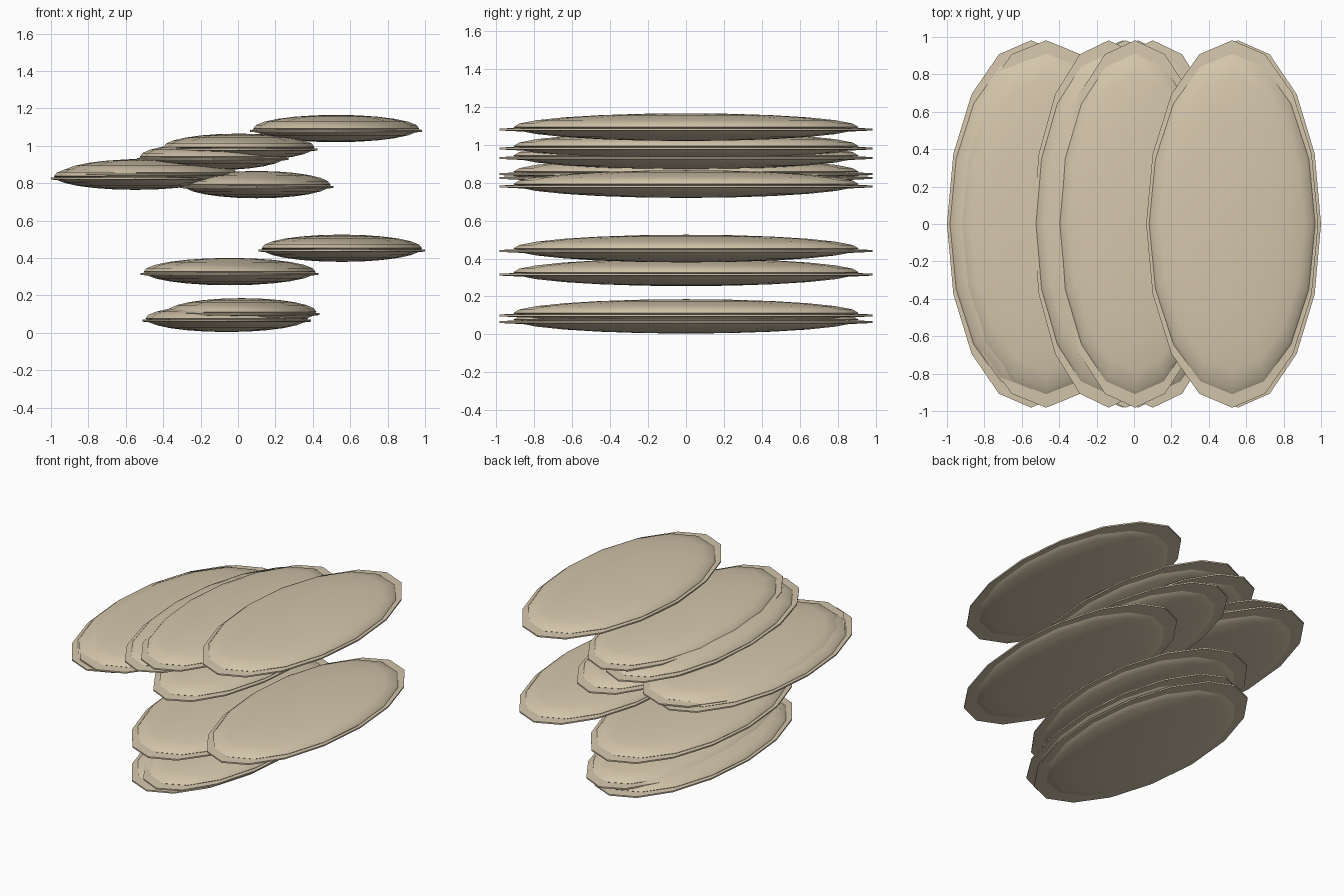
import bpy, bmesh, math

if "Cube" in bpy.data.objects:
    bpy.data.objects.remove(bpy.data.objects["Cube"], do_unlink=True)

SIDES = 16
BODY_Y, RIM_Y = 0.91, 0.982

stone = bpy.data.materials.new("pale_sand")
stone.use_nodes = True
colour = (0.66, 0.565, 0.41, 1)
stone.diffuse_color = colour
stone.node_tree.nodes["Principled BSDF"].inputs["Base Color"].default_value = colour


def finish(bm, name, location):
    mesh = bpy.data.meshes.new(name)
    bmesh.ops.recalc_face_normals(bm, faces=bm.faces)
    bm.to_mesh(mesh)
    bm.free()
    mesh.materials.append(stone)
    ob = bpy.data.objects.new(name, mesh)
    ob.location = location
    bpy.context.collection.objects.link(ob)
    bpy.ops.object.select_all(action="DESELECT")
    ob.select_set(True)
    bpy.context.view_layer.objects.active = ob
    bpy.ops.object.shade_smooth_by_angle(angle=math.radians(40))


# Domed body: a flattened low-poly ball
def body(name, x, z, rx):
    bm = bmesh.new()
    bmesh.ops.create_uvsphere(bm, u_segments=SIDES, v_segments=12, radius=1)
    bmesh.ops.scale(bm, vec=(rx, BODY_Y, 0.073), verts=bm.verts)
    finish(bm, name, (x, 0, z + 0.0125))


# Thin rim: a lens-like plate around the body
def rim(name, x, z, rx):
    bm = bmesh.new()
    rings = []
    for scale, h in ((0.85, 0.012), (1, 0.005), (1, -0.005), (0.85, -0.012)):
        angles = [2 * math.pi * i / SIDES for i in range(SIDES)]
        rings.append([bm.verts.new((rx * scale * math.cos(a),
                                    RIM_Y * scale * math.sin(a), h)) for a in angles])
    for low, high in zip(rings, rings[1:]):
        for i in range(SIDES):
            j = (i + 1) % SIDES
            bm.faces.new((low[i], low[j], high[j], high[i]))
    bm.faces.new(rings[0])
    bm.faces.new(rings[-1])
    finish(bm, name, (x, 0, z))


# Floating slabs: name, centre x, rim height, half width
slabs = (
    ("bottom_slab", -0.06, 0.065, 0.45),
    ("bottom_upper_slab", 0.02, 0.10, 0.415),
    ("low_middle_slab", -0.045, 0.315, 0.475),
    ("low_left_slab", 0.555, 0.44, 0.445),
    ("middle_slab", 0.10, 0.78, 0.41),
    ("right_slab", -0.55, 0.825, 0.45),
    ("right_upper_slab", -0.47, 0.845, 0.48),
    ("high_inner_slab", -0.135, 0.93, 0.405),
    ("high_middle_slab", 0.005, 0.98, 0.42),
    ("top_left_slab", 0.525, 1.08, 0.46),
)
for name, x, z, rx in slabs:
    body(name + "_body", x, z, rx - 0.016)
    rim(name + "_rim", x, z, rx)
